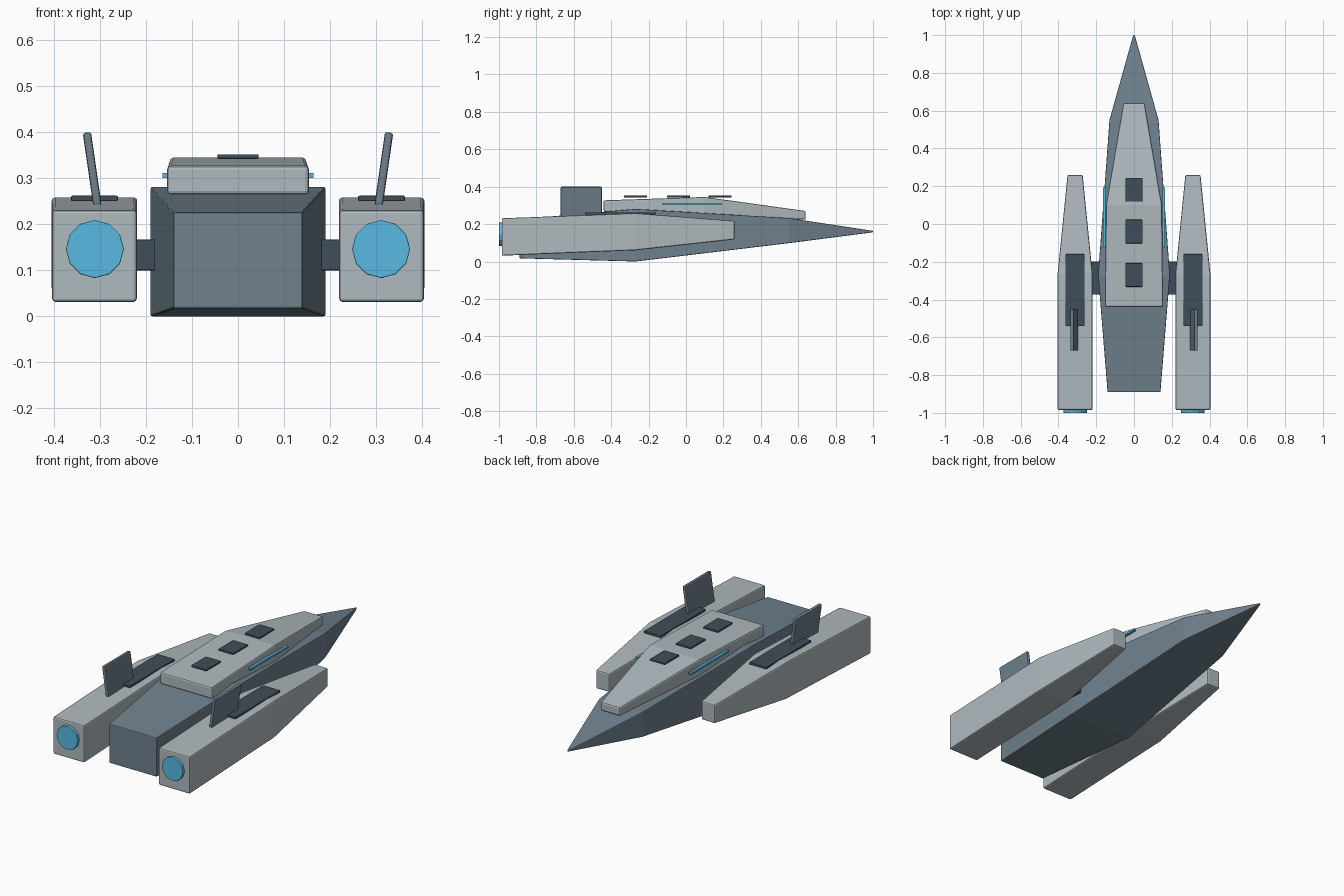
import bpy, bmesh
from math import radians, atan2
from mathutils import Matrix

if "Cube" in bpy.data.objects:
    bpy.data.objects.remove(bpy.data.objects["Cube"])


def make_material(name, r, g, b):
    m = bpy.data.materials.new(name)
    m.diffuse_color = (r, g, b, 1)
    m.use_nodes = True
    m.node_tree.nodes["Principled BSDF"].inputs["Base Color"].default_value = m.diffuse_color
    return m


SLATE = make_material("slate", 0.16, 0.22, 0.27)
PALE = make_material("pale", 0.43, 0.49, 0.52)
DARK = make_material("dark", 0.05, 0.075, 0.10)
GLOW = make_material("glow", 0.10, 0.49, 0.76)


def finish(name, bm, mat, bevel=0.0):
    bmesh.ops.recalc_face_normals(bm, faces=bm.faces)
    mesh = bpy.data.meshes.new(name)
    bm.to_mesh(mesh)
    bm.free()
    mesh.materials.append(mat)
    ob = bpy.data.objects.new(name, mesh)
    bpy.context.collection.objects.link(ob)
    if bevel:
        mod = ob.modifiers.new("bevel", "BEVEL")
        mod.width, mod.segments = bevel, 2
        mod.limit_method, mod.angle_limit = "ANGLE", radians(40)
    return ob


def loft(name, stations, mat, cx=0.0, bevel=0.0):
    """Rectangular sections (y, half width, z bottom, z top) joined along y."""
    bm = bmesh.new()
    rings = [[bm.verts.new((cx + sx * w, y, z)) for sx, z in
              ((-1, z0), (1, z0), (1, z1), (-1, z1))] for y, w, z0, z1 in stations]
    for a, b in zip(rings, rings[1:]):
        for i in range(4):
            j = (i + 1) % 4
            bm.faces.new((a[i], a[j], b[j], b[i]))
    bm.faces.new(rings[0])
    bm.faces.new(rings[-1])
    return finish(name, bm, mat, bevel)


def box(name, center, size, mat, bevel=0.0, tilt=0.0):
    bm = bmesh.new()
    bmesh.ops.create_cube(bm, size=1, matrix=Matrix.Translation(center)
                          @ Matrix.Rotation(tilt, 4, "Y") @ Matrix.Diagonal((*size, 1)))
    return finish(name, bm, mat, bevel)


# Main hull with needle nose
loft("hull", [(-0.89, 0.14, 0.017, 0.226), (-0.27, 0.19, 0.0, 0.281),
              (0.55, 0.13, 0.098, 0.232), (1.0, 0.004, 0.156, 0.164)], SLATE, bevel=0.004)

# Raised upper deck
loft("upper_deck", [(-0.44, 0.154, 0.264, 0.327), (0.10, 0.148, 0.25, 0.345),
                    (0.64, 0.056, 0.223, 0.27)], PALE, bevel=0.008)

# Roof hatches
for i, y in enumerate((-0.27, -0.04, 0.182)):
    box(f"roof_hatch_{i + 1}", (0, y, 0.347), (0.09, 0.125, 0.01), DARK, 0.003)

for s, side in ((-1, "left"), (1, "right")):
    cx = s * 0.312
    # Engine pod
    loft(f"{side}_engine_pod", [(-0.985, 0.092, 0.031, 0.231), (-0.27, 0.093, 0.06, 0.258),
                                (0.26, 0.04, 0.118, 0.217)], PALE, cx, 0.007)
    # Glowing exhaust disc
    bm = bmesh.new()
    bmesh.ops.create_cone(bm, cap_ends=True, segments=12, radius1=0.063, radius2=0.063,
                          depth=0.03, matrix=Matrix.Translation((s * 0.311, -0.985, 0.146))
                          @ Matrix.Rotation(radians(90), 4, "X"))
    finish(f"{side}_exhaust", bm, GLOW, 0.002)
    # Pylon joining pod to hull
    box(f"{side}_pylon", (s * 0.20, -0.287, 0.133), (0.12, 0.175, 0.068), DARK, 0.004)
    # Pod top panel
    box(f"{side}_pod_panel", (cx, -0.35, 0.256), (0.102, 0.38, 0.012), DARK, 0.003)
    # Outward leaning fin
    box(f"{side}_fin", (s * 0.317, -0.56, 0.32), (0.018, 0.22, 0.16), SLATE, 0.005,
        s * atan2(0.029, 0.2))
    # Window strip along the deck
    box(f"{side}_window_strip", (s * 0.157, 0.032, 0.306), (0.014, 0.32, 0.01), GLOW)
